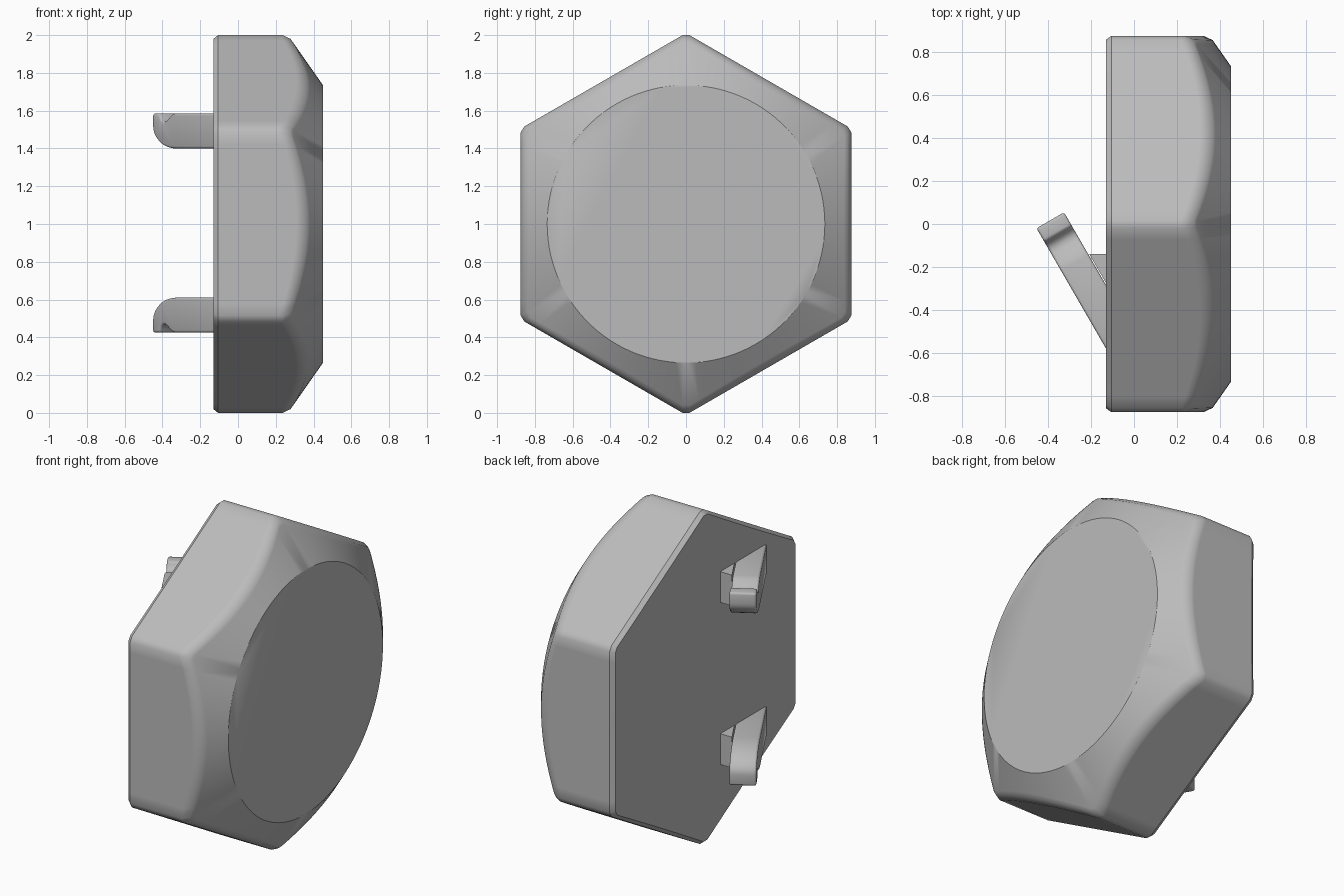
import bpy, bmesh
from math import sin, cos, atan, radians, pi
from mathutils import Vector

cube = bpy.data.objects.get("Cube")
if cube:
    bpy.data.objects.remove(cube, do_unlink=True)

steel = bpy.data.materials.new("grey_steel")
steel.use_nodes = True
GREY = (0.5, 0.5, 0.5, 1)
steel.diffuse_color = GREY
steel.node_tree.nodes["Principled BSDF"].inputs["Base Color"].default_value = GREY


def finish(name, bm, bevel=0):
    """Turn a bmesh into a smooth-shaded object, optionally rounding its edges."""
    bmesh.ops.recalc_face_normals(bm, faces=bm.faces)
    mesh = bpy.data.meshes.new(name)
    bm.to_mesh(mesh)
    bm.free()
    mesh.materials.append(steel)
    obj = bpy.data.objects.new(name, mesh)
    bpy.context.collection.objects.link(obj)
    bpy.ops.object.select_all(action='DESELECT')
    obj.select_set(True)
    bpy.context.view_layer.objects.active = obj
    if bevel:
        mod = obj.modifiers.new("rounded_edges", 'BEVEL')
        mod.width = bevel
        mod.segments = 3
        mod.limit_method = 'ANGLE'
        mod.angle_limit = radians(40)
        bpy.ops.object.modifier_apply(modifier=mod.name)
    bpy.ops.object.shade_smooth_by_angle(angle=radians(35))
    return obj


def prism(bm, outline, offset):
    """Extrude a closed outline of 3D points by an offset."""
    face = bm.faces.new([bm.verts.new(p) for p in outline])
    ext = bmesh.ops.extrude_face_region(bm, geom=[face])
    bmesh.ops.translate(bm, vec=offset,
                        verts=[v for v in ext["geom"] if isinstance(v, bmesh.types.BMVert)])


# Hexagonal body: rings from back to front, with a conical front chamfer
APOTHEM, TIP, CIRCLE = 0.875, 1.0, 0.735
BACK, FRONT = -0.13, 0.45
STEPS = 18
corner = atan(0.018)
angles = []
for k in range(6):
    base = k * pi / 3
    angles.append(base - corner)
    angles += [base + corner + i * (pi / 3 - 2 * corner) / STEPS for i in range(STEPS)]


def hex_radius(a):
    t = abs((a + pi / 6) % (pi / 3) - pi / 6)
    return min(APOTHEM / cos(pi / 6 - t), TIP / cos(t))


def cone_x(r):
    return FRONT - (r - CIRCLE) * 0.7


ring_rules = [
    lambda r: (BACK, r - 0.02),
    lambda r: (BACK + 0.025, r),
    lambda r: (cone_x(r) - 0.045, r),
    lambda r: (cone_x(r) - 0.028, r),
    lambda r: (cone_x(r - 0.02), r - 0.02),
    lambda r: (cone_x(r - 0.04), r - 0.04),
    lambda r: (FRONT, CIRCLE),
]
bm = bmesh.new()
rings = []
for rule in ring_rules:
    ring = []
    for a in angles:
        x, r = rule(hex_radius(a))
        ring.append(bm.verts.new((x, r * sin(a), 1 + r * cos(a))))
    rings.append(ring)
n = len(angles)
for lower, upper in zip(rings, rings[1:]):
    for i in range(n):
        j = (i + 1) % n
        bm.faces.new((lower[i], lower[j], upper[j], upper[i]))
bm.faces.new(rings[0])
bm.faces.new(rings[-1])
finish("hex_body", bm)

# Slanted hooks on the back, the lower one being the upper one flipped
along = Vector((-0.5, 0.866, 0))
across = Vector((0.866, 0.5, 0)) * 0.148
LENGTH, HEIGHT = 0.647, 0.185
ROUND_L, ROUND_H = 0.23, 0.12
side = [(-0.06, HEIGHT), (-0.06, 0)]
for i in range(13):
    t = i / 12 * pi / 2
    side.append((LENGTH - ROUND_L * (1 - sin(t)), ROUND_H * (1 - cos(t))))
notch = [(0, 0), (0.07, 0), (0.08, 0.02), (0.095, 0.037), (0.115, 0.045),
         (0.14, 0.04), (0.17, 0.022), (0.2, 0.006), (0.23, 0)]
side += [(LENGTH - s, HEIGHT - d) for s, d in notch]
web = [(-0.05, -0.14), (-0.208, -0.14), (-0.129, -0.277), (-0.05, -0.277)]

for name, z0, up in (("upper", 1.4, 1), ("lower", 0.61, -1)):
    foot = Vector((BACK, -0.58, z0))
    bm = bmesh.new()
    prism(bm, [foot + along * s + Vector((0, 0, up * h)) for s, h in side], across)
    finish(name + "_hook", bm, 0.012)
    bm = bmesh.new()
    prism(bm, [(x, y, z0) for x, y in web], Vector((0, 0, up * HEIGHT)))
    finish(name + "_hook_web", bm)
